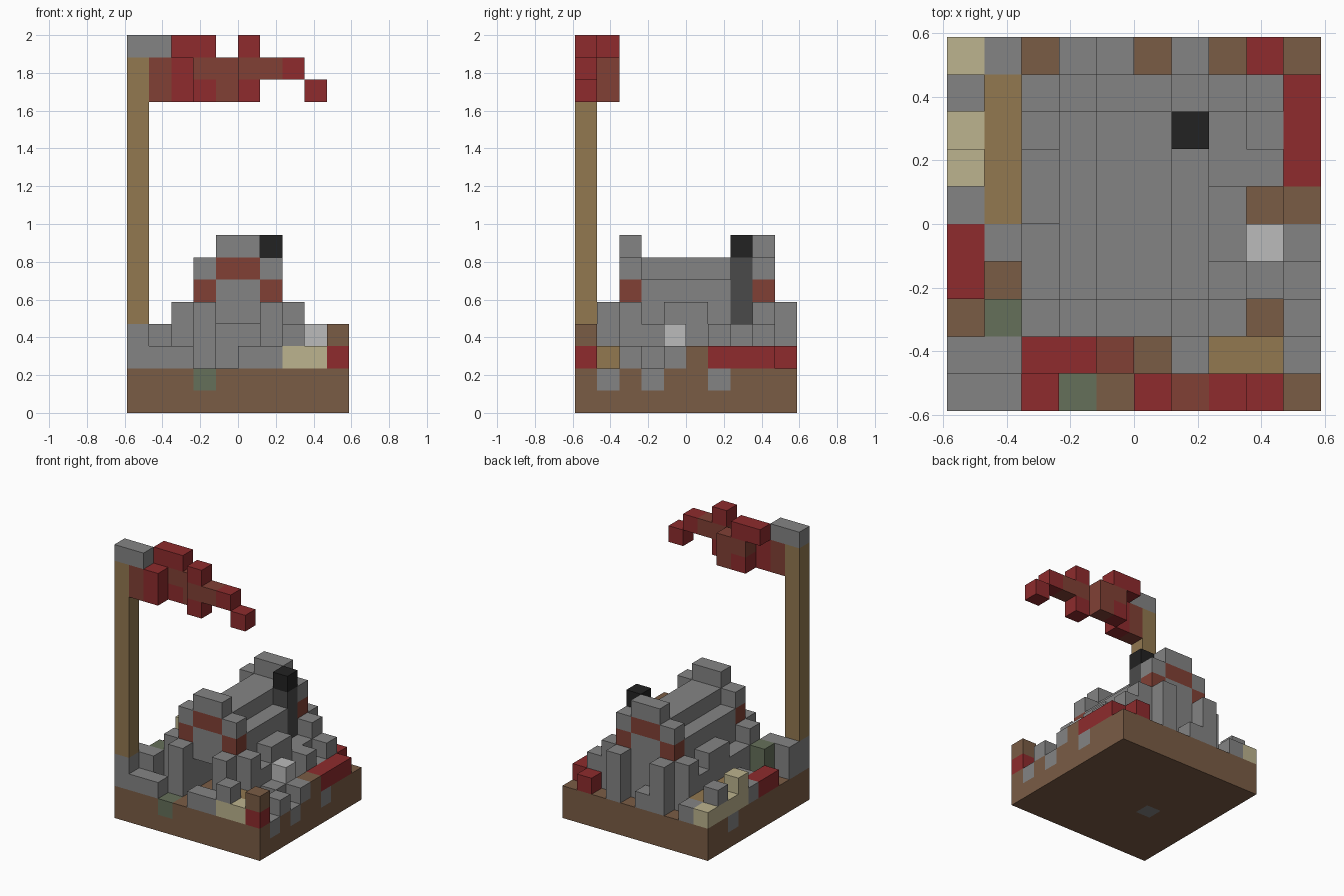
import bpy
from mathutils import Vector
from itertools import product

cube = bpy.data.objects.get("Cube")
if cube:
    bpy.data.objects.remove(cube)

S = 2 / 17          # block size
GRID = 10           # blocks along each side of the plot


def linear(c):
    c /= 255
    return c / 12.92 if c <= 0.04045 else ((c + 0.055) / 1.055) ** 2.4


def material(name, r, g, b):
    m = bpy.data.materials.new(name)
    m.use_nodes = True
    colour = (linear(r), linear(g), linear(b), 1)
    m.diffuse_color = colour
    m.node_tree.nodes["Principled BSDF"].inputs["Base Color"].default_value = colour
    return m


MATS = {
    "g": material("stone grey", 132, 132, 132),
    "w": material("earth brown", 122, 92, 69),
    "r": material("cloth red", 142, 43, 45),
    "m": material("rusty red", 129, 64, 53),
    "t": material("timber tan", 146, 120, 80),
    "b": material("straw beige", 188, 179, 142),
    "n": material("moss green", 101, 112, 90),
    "k": material("soot black", 34, 34, 34),
    "d": material("chimney dark grey", 74, 74, 74),
    "l": material("pale grey", 187, 187, 187),
}

blocks = {}         # cell -> (part, colour key)


def box(part, colour, xs, ys, zs):
    """Fill a range of cells; each range is (first, last)."""
    for cell in product(*(range(a, b + 1) for a, b in (xs, ys, zs))):
        blocks[cell] = (part, colour)


def block(part, colour, i, j, k):
    blocks[i, j, k] = (part, colour)


def layer(part, k, rows):
    """Fill one level from a plan drawn with the back row first."""
    for j, row in enumerate(reversed(rows.split())):
        for i, key in enumerate(row):
            if key != ".":
                block(part, key, i, j, k)


# Earth slab with a few flush stones
box("ground", "w", (0, 9), (0, 9), (0, 1))
for i, j in ((9, 1), (9, 3), (9, 6), (0, 7)):
    block("ground", "g", i, j, 1)
block("ground", "n", 3, 0, 1)
block("ground", "g", 3, 4, 0)

# Rubble, logs and straw around the house
layer("rubble", 2, """
    bg..g...r.
    bt......gr
    bt......gr
    bt......gr
    gt.......w
    rg......lg
    r.......g.
    .n.......g
    gg.....tt.
    ggg..ggbbr""")
layer("rubble", 3, """
    ..........
    g.......g.
    ..........
    b.......g.
    ..........
    ........l.
    ..........
    .n........
    gg........
    g......g.w""")

# House walls, side ledges and buttresses
for wall, ledge, raised in ((3, 2, (5, 6)), (6, 7, (4, 5))):
    box("house_walls", "g", (wall, wall), (3, 7), (2, 4))
    box("house_ledges", "g", (ledge, ledge), (3, 7), (2, 3))
    box("house_ledges", "g", (ledge, ledge), raised, (4, 4))
    for j in (1, 9):
        box("buttresses", "g", (wall, wall), (j, j), (2, 4))

# Stepped gables with rusty trim
for j, name in ((2, "front_gable"), (8, "back_gable")):
    row = (j, j)
    box(name, "g", (2, 7), row, (2, 4))
    box(name, "g", (3, 6), row, (5, 6))
    box(name, "g", (4, 5), row, (7, 7))
    box(name, "m", (4, 5), row, (6, 6))
    for i in (3, 6):
        block(name, "m", i, j, 5)

# Doorway in the front gable
for i, k in product((4, 5), (2, 3)):
    del blocks[i, 2, k]

# Stepped roof
for i in (3, 6):
    box("roof", "g", (i, i), (3, 7), (5, 5))
box("roof", "g", (4, 5), (3, 7), (6, 6))

# Chimney
box("chimney", "d", (6, 6), (7, 7), (4, 6))
block("chimney", "k", 6, 7, 7)

# Flag pole with stone foot and cap
box("flag_pole", "t", (0, 0), (0, 0), (4, 15))
box("pole_cap", "g", (0, 1), (0, 0), (16, 16))

# Tattered waving flag
box("flag", "m", (1, 1), (0, 0), (14, 15))
box("flag", "r", (2, 2), (0, 0), (14, 15))
box("flag", "m", (3, 4), (1, 1), (14, 15))
block("flag", "r", 3, 1, 14)
box("flag", "r", (2, 3), (1, 1), (16, 16))
box("flag", "m", (5, 6), (0, 0), (15, 15))
for i, k in ((5, 16), (5, 14), (7, 15), (8, 14)):
    block("flag", "r", i, 0, k)

# Turn each part into a mesh of its exposed block faces
ORIGIN = Vector((GRID / 2, GRID / 2, 0))
for part in dict.fromkeys(p for p, _ in blocks.values()):
    verts, faces, face_keys = {}, [], []
    for cell, (owner, key) in blocks.items():
        if owner != part:
            continue
        for axis, side in product(range(3), (0, 1)):
            step = [0, 0, 0]
            step[axis] = 1 if side else -1
            if tuple(c + s for c, s in zip(cell, step)) in blocks:
                continue
            u, v = (axis + 1) % 3, (axis + 2) % 3
            ring = []
            for a, b in ((0, 0), (1, 0), (1, 1), (0, 1)):
                corner = list(cell)
                corner[axis] += side
                corner[u] += a
                corner[v] += b
                ring.append(verts.setdefault(tuple(corner), len(verts)))
            faces.append(ring if side else ring[::-1])
            face_keys.append(key)
    mesh = bpy.data.meshes.new(part)
    mesh.from_pydata([(Vector(c) - ORIGIN) * S for c in verts], [], faces)
    keys = list(dict.fromkeys(face_keys))
    for key in keys:
        mesh.materials.append(MATS[key])
    for poly, key in zip(mesh.polygons, face_keys):
        poly.material_index = keys.index(key)
    mesh.update()
    bpy.context.collection.objects.link(bpy.data.objects.new(part, mesh))
